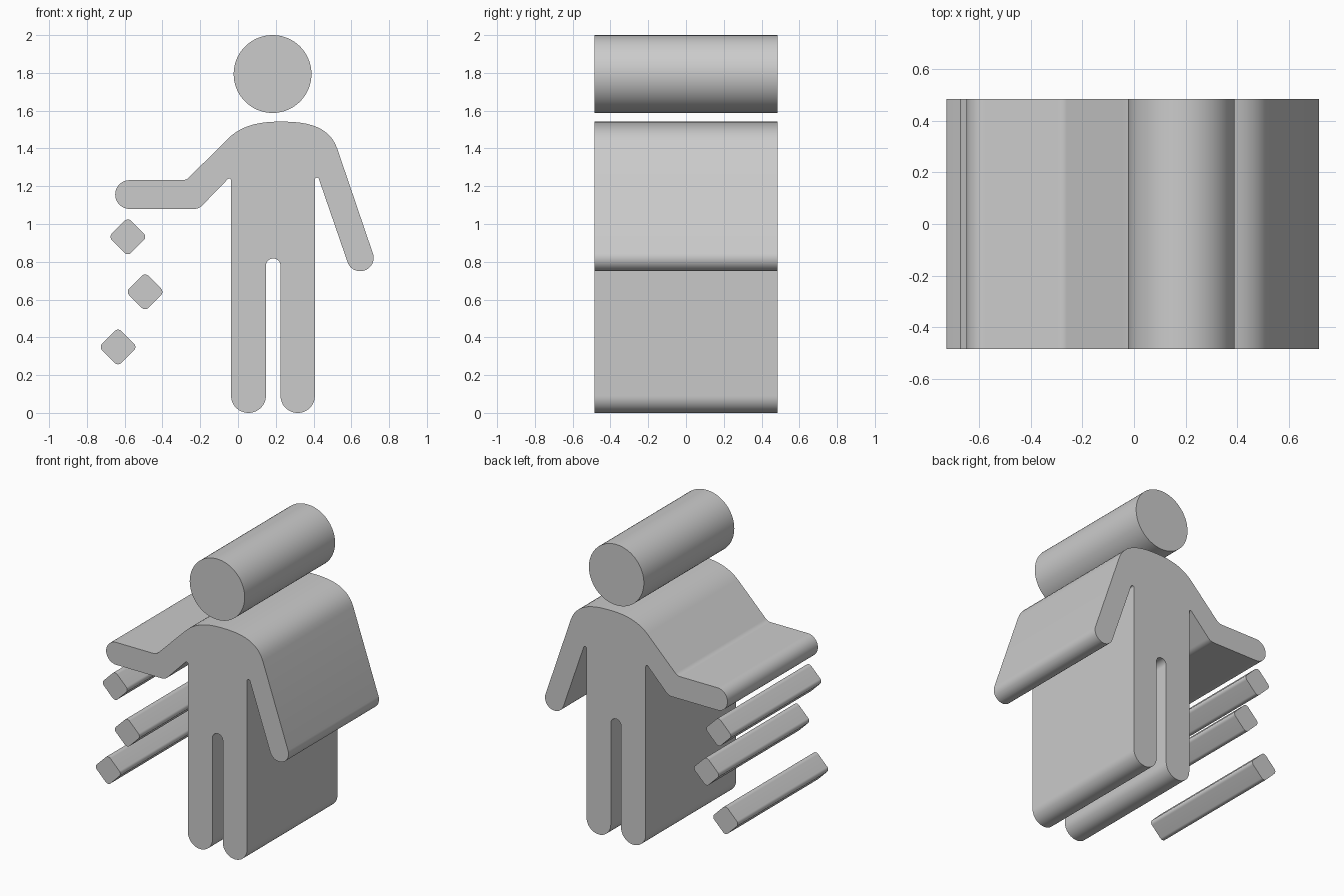
import bpy, bmesh, math
from mathutils import Vector
from mathutils.geometry import interpolate_bezier

if "Cube" in bpy.data.objects:
    bpy.data.objects.remove(bpy.data.objects["Cube"])

HALF_DEPTH = 0.484


def rounded(corners):
    """Outline from (x, z, radius) corners; radius 0 keeps the point."""
    out = []
    n = len(corners)
    for i, (x, z, r) in enumerate(corners):
        p = Vector((x, z))
        if r == 0:
            out.append(p)
            continue
        a = (Vector(corners[i - 1][:2]) - p).normalized()
        b = (Vector(corners[(i + 1) % n][:2]) - p).normalized()
        half = a.angle(b) / 2
        centre = p + (a + b).normalized() * r / math.sin(half)
        t = r / math.tan(half)
        start, end = p + a * t - centre, p + b * t - centre
        sweep = start.angle_signed(end)
        steps = max(4, round(abs(sweep) / math.radians(7.5)))
        a0 = math.atan2(start.y, start.x)
        for k in range(steps + 1):
            ang = a0 - sweep * k / steps   # angle_signed is clockwise
            out.append(centre + r * Vector((math.cos(ang), math.sin(ang))))
    return out


def extrude_outline(name, outline):
    bm = bmesh.new()
    verts = [bm.verts.new((p[0], -HALF_DEPTH, p[1])) for p in outline]
    bmesh.ops.remove_doubles(bm, verts=verts, dist=1e-5)
    face = bm.faces.new([v for v in verts if v.is_valid])
    ext = bmesh.ops.extrude_face_region(bm, geom=[face], use_keep_orig=True)
    moved = [g for g in ext["geom"] if isinstance(g, bmesh.types.BMVert)]
    bmesh.ops.translate(bm, verts=moved, vec=(0, 2 * HALF_DEPTH, 0))
    bmesh.ops.recalc_face_normals(bm, faces=bm.faces[:])
    mesh = bpy.data.meshes.new(name)
    bm.to_mesh(mesh)
    bm.free()
    obj = bpy.data.objects.new(name, mesh)
    bpy.context.collection.objects.link(obj)
    smooth(obj)
    return obj


def smooth(obj):
    bpy.ops.object.select_all(action='DESELECT')
    obj.select_set(True)
    bpy.context.view_layer.objects.active = obj
    bpy.ops.object.shade_smooth_by_angle(angle=math.radians(30))


def bezier(*pts):
    return [(p[0], p[1], 0) for p in interpolate_bezier(*[Vector(p) for p in pts], 14)]


# Head
bpy.ops.mesh.primitive_cylinder_add(vertices=72, radius=0.206, depth=2 * HALF_DEPTH,
                                    location=(0.183, 0, 1.794),
                                    rotation=(math.pi / 2, 0, 0))
head = bpy.context.object
head.name = "head"
smooth(head)

# Body with shoulders, arms and legs
shoulders = (bezier((-0.05, 1.455), (0.03, 1.53), (0.13, 1.542), (0.225, 1.542))
             + bezier((0.225, 1.542), (0.34, 1.542), (0.48, 1.53), (0.525, 1.40))[1:])
body = [
    (-0.037, 1.255, 0.01),                              # left armpit
    (-0.207, 1.08, 0.06),                               # elbow underside
    (-0.65, 1.08, 0.0759), (-0.65, 1.232, 0.0759),      # raised hand
    (-0.274, 1.232, 0.05),                              # elbow top
    *shoulders,
    (0.737, 0.777, 0.0705), (0.603, 0.731, 0.0705),     # lowered hand
    (0.407, 1.30, 0.011),                               # right armpit
    (0.407, 0, 0.0905), (0.225, 0, 0.0905),             # right foot
    (0.225, 0.817, 0.038), (0.148, 0.817, 0.038),       # gap between legs
    (0.148, 0, 0.092), (-0.037, 0, 0.092),              # left foot
]
extrude_outline("body", rounded(body))

# Falling pieces: rounded diamonds
S = 0.102
for i, (x, z) in enumerate([(-0.583, 0.932), (-0.492, 0.641), (-0.635, 0.349)]):
    extrude_outline(f"falling_piece_{i + 1}", rounded(
        [(x + S, z, 0.025), (x, z + S, 0.025), (x - S, z, 0.025), (x, z - S, 0.025)]))
